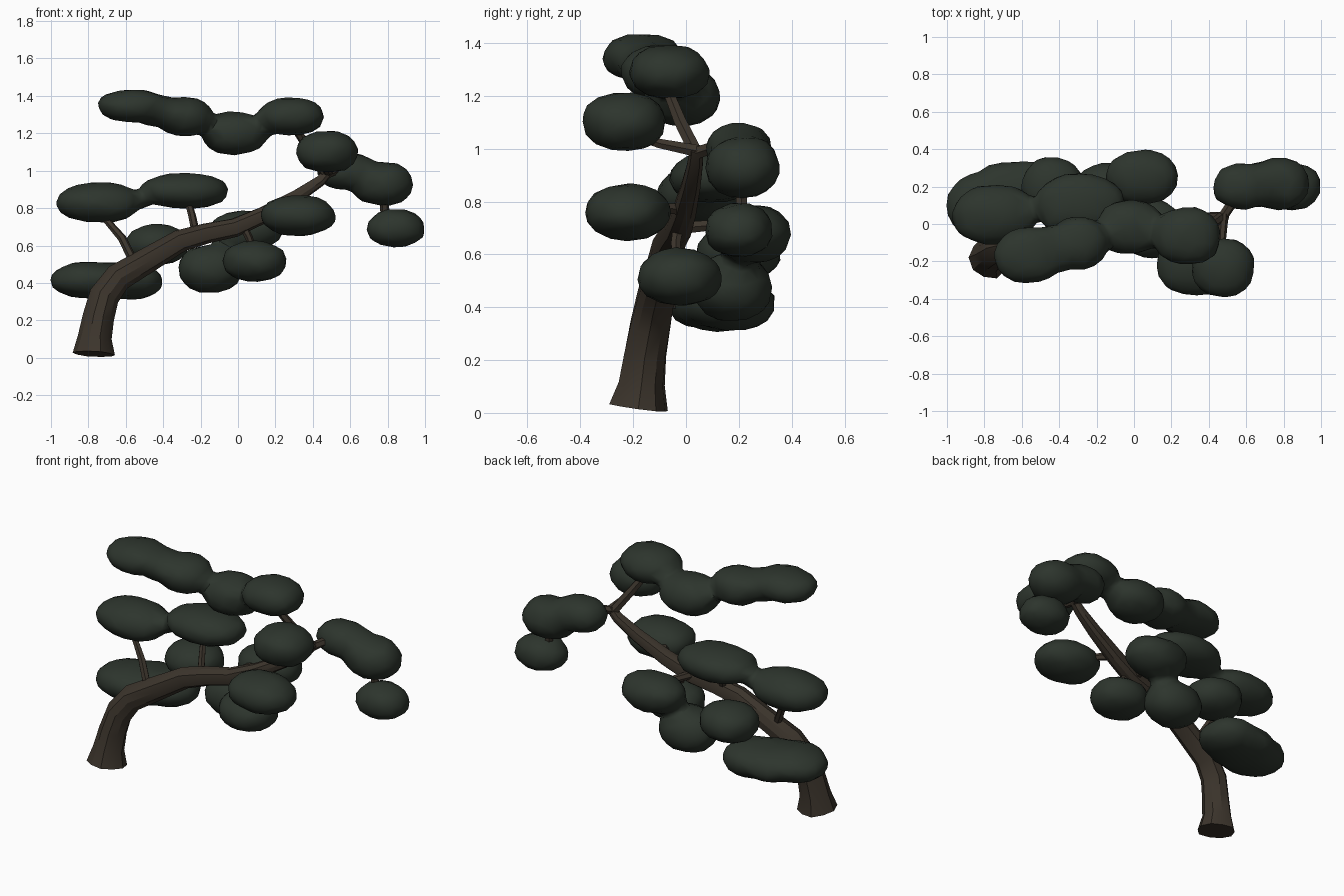
import bpy, bmesh, math
from mathutils import Vector, noise


def material(name, rgb):
    m = bpy.data.materials.new(name)
    m.diffuse_color = (*rgb, 1)
    return m


BARK = material("dark bark", (0.045, 0.035, 0.025))
LEAF = material("dark green foliage", (0.026, 0.035, 0.026))


def finish(bm, name, mat):
    me = bpy.data.meshes.new(name)
    bm.to_mesh(me)
    bm.free()
    me.materials.append(mat)
    ob = bpy.data.objects.new(name, me)
    bpy.context.collection.objects.link(ob)
    bpy.ops.object.select_all(action='DESELECT')
    ob.select_set(True)
    bpy.context.view_layer.objects.active = ob
    return ob


def tube(name, pts, sides):
    """Faceted tube through (x, y, z, radius) points, frame carried along."""
    bm = bmesh.new()
    P = [Vector(p[:3]) for p in pts]
    rings, axis, side = [], None, Vector((1, 0, 0))
    for i, p in enumerate(P):
        t = (P[min(i + 1, len(P) - 1)] - P[max(i - 1, 0)]).normalized()
        if axis:
            side = axis.rotation_difference(t) @ side
        side = (side - t * side.dot(t)).normalized()
        axis, other = t, t.cross(side)
        ring = []
        for k in range(sides):
            a = 2 * math.pi * k / sides
            r = pts[i][3] * (1.0 + 0.05 * math.sin(2.6 * k + 0.4 * i))
            ring.append(bm.verts.new(p + r * (math.cos(a) * side + math.sin(a) * other)))
        rings.append(ring)
    for a, b in zip(rings, rings[1:]):
        for k in range(sides):
            n = (k + 1) % sides
            bm.faces.new((a[k], a[n], b[n], b[k]))
    bm.faces.new(rings[0][::-1])
    bm.faces.new(rings[-1])
    bmesh.ops.recalc_face_normals(bm, faces=bm.faces)
    finish(bm, name, BARK)
    bpy.ops.object.shade_smooth_by_angle(angle=math.radians(25))


# Leaning trunk with flared foot
tube("trunk", [
    (-0.77, -0.18, 0.02, 0.112), (-0.765, -0.168, 0.11, 0.088),
    (-0.745, -0.155, 0.22, 0.081), (-0.715, -0.135, 0.33, 0.078),
    (-0.64, -0.115, 0.43, 0.073), (-0.47, -0.09, 0.53, 0.066),
    (-0.31, -0.07, 0.625, 0.06), (-0.17, -0.05, 0.665, 0.055),
    (-0.02, -0.03, 0.695, 0.052), (0.14, -0.005, 0.765, 0.046),
    (0.32, 0.02, 0.865, 0.038), (0.44, 0.035, 0.945, 0.031),
    (0.49, 0.04, 1.0, 0.026)], 10)

# Branches: paths with radii
branches = {
    "crown_branch": [(0.47, 0.04, 0.98, 0.028), (0.39, -0.02, 1.1, 0.026), (0.29, -0.08, 1.25, 0.02)],
    "front_tip_branch": [(0.48, 0.05, 0.99, 0.026), (0.47, -0.1, 1.02, 0.02), (0.475, -0.22, 1.06, 0.016)],
    "back_tip_branch": [(0.47, 0.03, 0.98, 0.026), (0.51, 0.09, 1.0, 0.026), (0.6, 0.2, 0.98, 0.02)],
    "drooping_branch": [(0.78, 0.21, 0.88, 0.024), (0.785, 0.21, 0.79, 0.024), (0.82, 0.21, 0.7, 0.016)],
    "front_branch": [(0.14, 0.0, 0.77, 0.024), (0.21, -0.09, 0.775, 0.022), (0.3, -0.2, 0.75, 0.016)],
    "hanging_branch": [(0.03, -0.03, 0.7, 0.022), (0.06, -0.04, 0.64, 0.02), (0.09, -0.03, 0.53, 0.016)],
    "back_branch": [(-0.03, -0.02, 0.7, 0.026), (0.0, 0.1, 0.71, 0.022), (0.04, 0.23, 0.69, 0.018)],
    "back_low_branch": [(0.02, 0.23, 0.66, 0.02), (-0.05, 0.21, 0.57, 0.02), (-0.12, 0.19, 0.48, 0.016)],
    "upright_branch": [(-0.22, -0.05, 0.64, 0.022), (-0.245, 0.0, 0.76, 0.02), (-0.28, 0.07, 0.88, 0.016)],
    "left_branch": [(-0.54, -0.1, 0.48, 0.024), (-0.62, -0.05, 0.64, 0.022), (-0.76, 0.03, 0.8, 0.015)],
    "inner_back_branch": [(-0.42, -0.08, 0.56, 0.026), (-0.42, 0.05, 0.59, 0.022), (-0.43, 0.18, 0.6, 0.018)],
    "low_left_branch": [(-0.66, -0.12, 0.42, 0.03), (-0.66, 0.0, 0.42, 0.026), (-0.65, 0.14, 0.41, 0.02)],
}
for name, path in branches.items():
    tube(name, path, 6)

# Foliage pads: groups of squashed blobs (centre, radii) fused together
pads = {
    "crown_foliage": [((-0.56, -0.165, 1.345), (.188, .152, .09)), ((-0.29, -0.1, 1.29), (.155, .145, .105)),
                      ((-0.02, -0.015, 1.2), (.18, .148, .115)), ((.285, -0.065, 1.29), (.18, .155, .104)),
                      ((-0.43, -0.135, 1.32), (.13, .13, .085)), ((.13, -0.04, 1.235), (.07, .08, .065))],
    "right_foliage": [((.575, .2, 1.0), (.155, .125, .102)), ((.77, .215, .93), (.168, .14, .118)),
                      ((.67, .21, .97), (.1, .12, .1))],
    "right_drooping_foliage": [((.845, .2, .692), (.158, .13, .102))],
    "front_right_foliage": [((.475, -.235, 1.102), (.17, .16, .112))],
    "front_foliage": [((.32, -.22, .76), (.205, .163, .108))],
    "hanging_foliage": [((.09, -.025, .515), (.175, .16, .11))],
    "back_foliage": [((.045, .25, .68), (.195, .148, .11)), ((-.145, .175, .475), (.175, .152, .13)),
                     ((-.03, .2, .58), (.06, .05, .06))],
    "inner_back_foliage": [((-.435, .2, .605), (.17, .16, .112))],
    "low_left_foliage": [((-.79, .1, .415), (.215, .178, .098)), ((-.58, .165, .41), (.175, .175, .1)),
                         ((-.69, .14, .41), (.19, .19, .102))],
    "left_foliage": [((-.745, .05, .828), (.228, .16, .108)), ((-.29, .103, .892), (.24, .17, .096)),
                     ((-.53, .08, .84), (.07, .07, .045))],
}
for name, blobs in pads.items():
    bm = bmesh.new()
    for c, r in blobs:
        made = bmesh.ops.create_icosphere(bm, subdivisions=4, radius=1)["verts"]
        for v in made:
            # slightly boxy, lumpy ellipsoid
            d = Vector([math.copysign(abs(q) ** 0.93, q) for q in v.co])
            k = 1.0 + 0.06 * noise.noise(v.co * 1.5 + Vector(c) * 9)
            v.co = Vector(c) + Vector([d[i] * r[i] * k for i in range(3)])
    ob = finish(bm, name, LEAF)
    rm = ob.modifiers.new("fuse", 'REMESH')
    rm.mode, rm.voxel_size = 'VOXEL', 0.022
    sm = ob.modifiers.new("soften", 'SMOOTH')
    sm.factor, sm.iterations = 0.5, 4
    # coarse facets on the outline
    de = ob.modifiers.new("coarsen", 'DECIMATE')
    de.ratio = 0.12
    for m in ("fuse", "soften", "coarsen"):
        bpy.ops.object.modifier_apply(modifier=m)
    bpy.ops.object.shade_smooth_by_angle(angle=math.radians(50))
